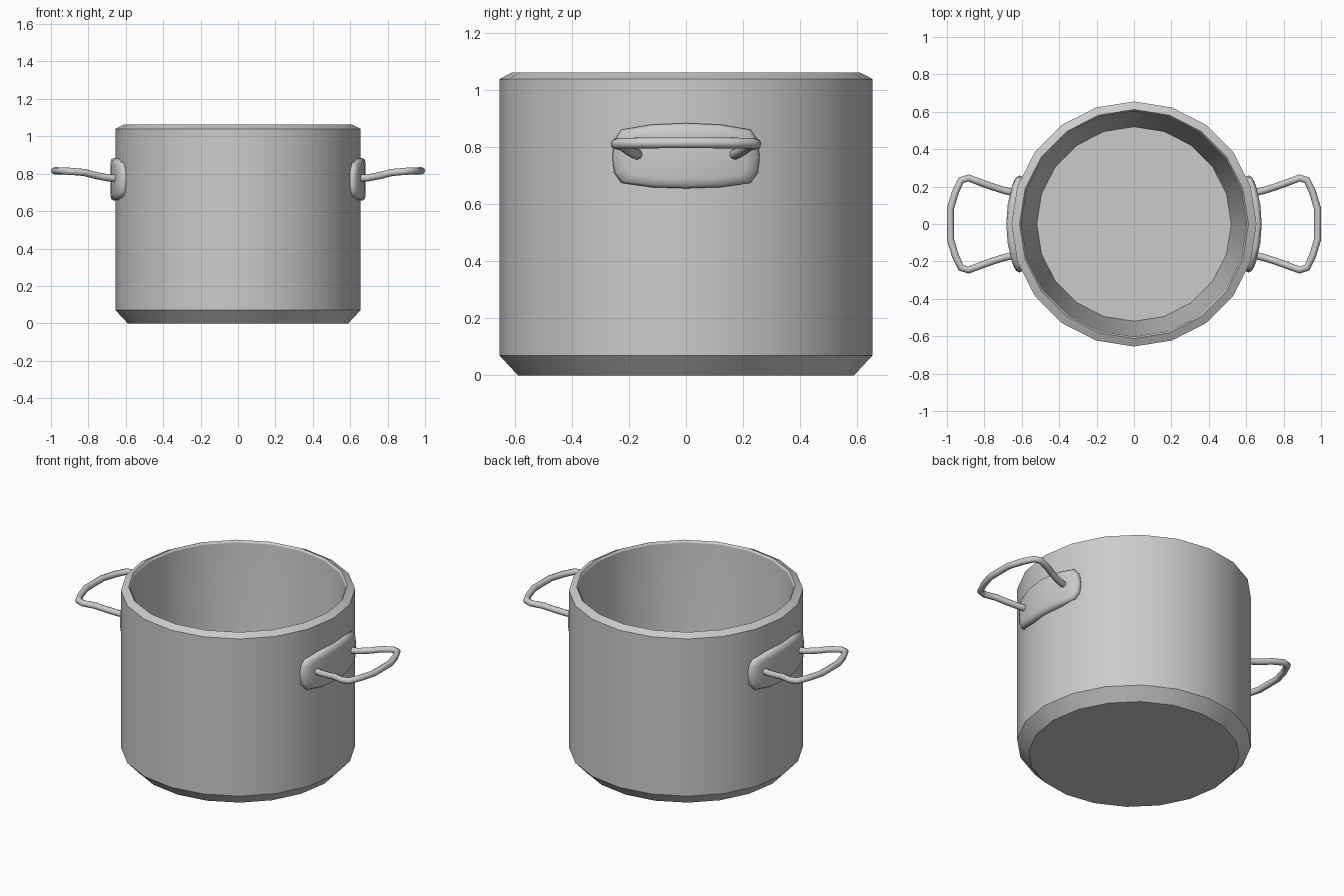
import bpy, bmesh, math
from math import cos, sin, pi, asin

if "Cube" in bpy.data.objects:
    bpy.data.objects.remove(bpy.data.objects["Cube"])


def finish(name, bm, angle=30):
    bmesh.ops.recalc_face_normals(bm, faces=bm.faces)
    me = bpy.data.meshes.new(name)
    bm.to_mesh(me)
    bm.free()
    ob = bpy.data.objects.new(name, me)
    bpy.context.collection.objects.link(ob)
    bpy.ops.object.select_all(action='DESELECT')
    ob.select_set(True)
    bpy.context.view_layer.objects.active = ob
    bpy.ops.object.shade_smooth_by_angle(angle=math.radians(angle))
    return ob


def skin(bm, rings):
    """Skin a list of closed point rings; returns the vertex rings."""
    vs = [[bm.verts.new(p) for p in r] for r in rings]
    n = len(vs[0])
    for a, b in zip(vs, vs[1:]):
        for i in range(n):
            j = (i + 1) % n
            bm.faces.new((a[i], a[j], b[j], b[i]))
    return vs


# Pot body: 20-sided lathe, outside up to the rim and down the tapering inside
profile = [(0.59, 0), (0.655, 0.07), (0.655, 1.04), (0.612, 1.062),
           (0.603, 1.05), (0.59, 0.8), (0.52, 0.07)]
bm = bmesh.new()
vs = skin(bm, [[(r * cos(i * pi / 10), r * sin(i * pi / 10), z) for i in range(20)]
               for r, z in profile])
bm.faces.new(vs[0][::-1])
bm.faces.new(vs[-1])
finish("pot_body", bm)


# Mounting plate outline (y, z), wrapped round the pot wall
half = [(0, 0.885), (0.12, 0.88), (0.225, 0.862), (0.25, 0.825), (0.257, 0.765),
        (0.25, 0.71), (0.225, 0.675), (0.12, 0.66), (0, 0.656)]
outline = half + [(-y, z) for y, z in half[-2:0:-1]]


def plate_point(y, z, scale, r, side):
    a = asin(y * scale / 0.66)
    zz = 0.77 + (z - 0.77) * (1 - (1 - scale) * 1.6)
    return (side * r * cos(a), side * r * sin(a), zz)


# Handle wire path: rises from the plate, then a rounded loop
leg = [(0.63, 0.165, 0.775), (0.69, 0.178, 0.777), (0.76, 0.2, 0.79),
       (0.82, 0.222, 0.806), (0.885, 0.246, 0.812), (0.925, 0.234, 0.814),
       (0.955, 0.17, 0.815), (0.982, 0.08, 0.816)]
path = leg + [(x, -y, z) for x, y, z in reversed(leg)]

for label, side in (("right", 1), ("left", -1)):
    # Plate with rounded edges
    bm = bmesh.new()
    layers = [(0.97, 0.63), (1.0, 0.645), (1.0, 0.665), (0.95, 0.678), (0.82, 0.683)]
    vs = skin(bm, [[plate_point(y, z, s, r, side) for y, z in outline]
                   for s, r in layers])
    # Vertical strips close the plate so its faces follow the wall curvature
    n, h = len(outline), len(half) - 1
    for ring in (vs[0], vs[-1]):
        for i in range(h // 2):
            ids = list(dict.fromkeys((i, i + 1, h - i - 1, h - i)))
            bm.faces.new([ring[m] for m in ids])
            bm.faces.new([ring[(n - m) % n] for m in reversed(ids)])
    finish(label + "_handle_plate", bm, 50)

    # Bent wire handle
    cu = bpy.data.curves.new(label + "_handle_wire", 'CURVE')
    cu.dimensions = '3D'
    cu.bevel_depth = 0.019
    cu.bevel_resolution = 2
    cu.use_fill_caps = True
    sp = cu.splines.new('POLY')
    sp.points.add(len(path) - 1)
    for p, (x, y, z) in zip(sp.points, path):
        p.co = (side * x, side * y, z, 1)
    sp.use_smooth = True
    ob = bpy.data.objects.new(label + "_handle_wire", cu)
    bpy.context.collection.objects.link(ob)
